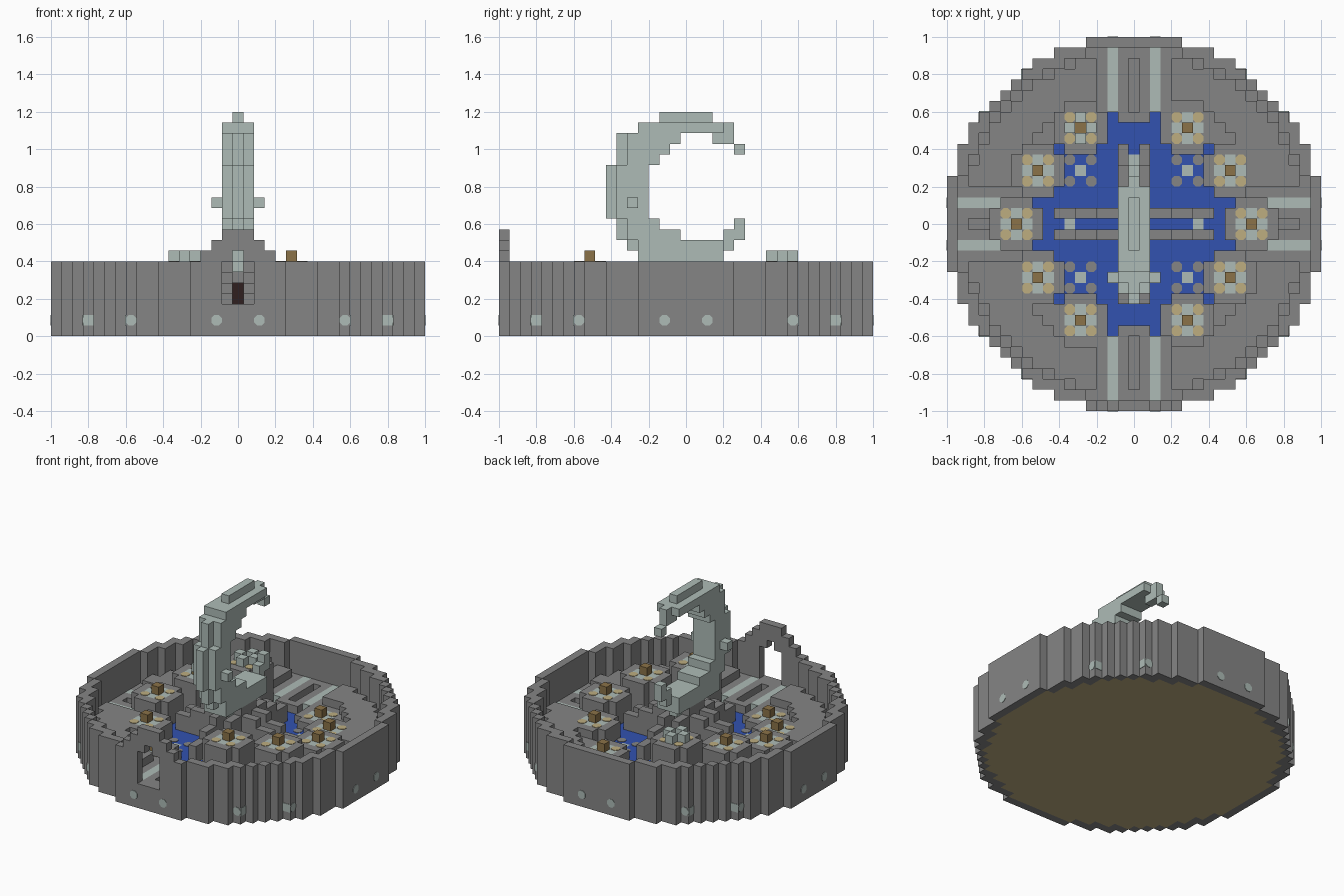
import bpy, bmesh
from math import pi
from mathutils import Matrix, Vector

if "Cube" in bpy.data.objects:
    bpy.data.objects.remove(bpy.data.objects["Cube"])

U = 2 / 35  # size of one block

COLOURS = {
    "stone_grey": (.235, .235, .235), "pale_stone": (.42, .50, .47),
    "water_blue": (.032, .085, .434), "sand_tan": (.515, .423, .216),
    "wood_brown": (.258, .171, .065), "dark_brown": (.03, .014, .014),
}
NAMES = list(COLOURS)
GREY, PALE, BLUE, TAN, BROWN, DARK = range(6)
MATS = []
for n, c in COLOURS.items():
    m = bpy.data.materials.new(n)
    m.use_nodes = True
    m.diffuse_color = (*c, 1)
    m.node_tree.nodes["Principled BSDF"].inputs["Base Color"].default_value = (*c, 1)
    MATS.append(m)

grid = {}    # block position -> (part, colour)
discs = {}   # part -> list of (centre, normal, colour, sides)


def column(part, x, y, lo, hi, colour, top=None):
    for z in range(lo, hi):
        grid[x, y, z] = (part, top if top is not None and z == hi - 1 else colour)


def disc(part, pos, normal, colour, sides=8):
    discs.setdefault(part, []).append((Vector(pos) * U, Vector(normal), colour, sides))


SPAN = range(-17, 18)

# Flower platforms climb one block at a time round each side
PADS = {}
for s in (1, -1):
    for h, (x, y) in enumerate([(5, 9), (9, 5), (11, 0), (9, -5), (5, -9)], 3):
        PADS[s * x, s * y] = h


def pad_height(x, y):
    for (px, py), h in PADS.items():
        dx, dy = abs(x - px), abs(y - py)
        if max(dx, dy) <= 2 and dx + dy < 4:
            return h
    return 0


# Outer wall, floor, pool, terraces and walkways
for x in SPAN:
    for y in SPAN:
        r, a, b = x * x + y * y, abs(x), abs(y)
        if r > 306:
            continue
        if r > 272:
            column("outer_wall", x, y, 0, 7, GREY)
        elif pad_height(x, y):
            column("flower_platforms", x, y, 0, pad_height(x, y), GREY)
        elif (a <= 7 and b <= 7) or (a == 2 and b <= 10) or (a < 2 and b < 10) or (a <= 9 and b <= 2):
            column("pool", x, y, 0, 2, GREY, BLUE)
        elif a > 3 and b > 3 and 158 <= r <= 250:
            column("terrace", x, y, 0, 4, GREY)
        elif (a == 0 and 11 <= b <= 15) or (b == 0 and 14 <= a <= 15):
            column("walkway_channel", x, y, 0, 2, GREY)
        else:
            stripe = (a == 2 and b > 10) or (b == 2 and a > 12)
            column("floor", x, y, 0, 3, GREY, PALE if stripe else GREY)

# Front gate: stepped gable with an arched opening
for z, half in ((7, 3), (8, 2), (9, 1)):
    for x in range(-half, half + 1):
        grid[x, -17, z] = ("gate_gable", GREY)
for x in (-1, 0, 1):
    for z in range(3, 8 if x == 0 else 7):
        del grid[x, -17, z]

# Flowers: pale cross, corner petals and a wooden cube in the middle
for (px, py), h in PADS.items():
    raised = (px, py) == (-5, 9)
    for dx, dy in ((1, 0), (-1, 0), (0, 1), (0, -1)):
        grid[px + dx, py + dy, h - 1] = ("flower_platforms", PALE)
        if raised:
            grid[px + dx, py + dy, h] = ("raised_flower", PALE)
    if raised:
        grid[px, py, h - 1] = ("flower_platforms", BROWN)
    else:
        grid[px, py, h] = ("flower_cubes", BROWN)
    for dx in (-1, 1):
        for dy in (-1, 1):
            disc("petals", (px + dx, py + dy, h), (0, 0, 1), TAN)

# Pool ornaments
for sx in (-1, 1):
    for sy in (-1, 1):
        grid[5 * sx, 5 * sy, 1] = ("pool", PALE)
        for dx in (-1, 1):
            for dy in (-1, 1):
                disc("pool_stones", (5 * sx + dx, 5 * sy + dy, 2), (0, 0, 1), GREY)

# Central pedestal: stepped ribs on four sides, canopy and dark core
for s in (-1, 1):
    for t in (-1, 1):
        for d in range(2, 8):
            top = 7 - d // 2
            column("pedestal_ribs", s * d, t, 2, top, GREY)
            column("pedestal_ribs", t, s * d, 2, top, GREY)
    grid[6 * s, 0, 1] = grid[0, 6 * s, 1] = ("pool", PALE)
for x in (-1, 0, 1):
    for y in (-1, 0, 1):
        column("pedestal_canopy", x, y, 5, 7, GREY)
column("pedestal_core", 0, 0, 2, 5, DARK)
for y in range(-2, 3):
    grid[0, y, 6] = ("hook_statue", PALE)

# Hook statue: spans along y for every layer, from the bottom up
HOOK = [[(-4, 3)], [(-5, 4)], [(-6, -1), (4, 5)], [(-6, -3), (5, 5)],
        [(-7, -4)], [(-7, -4)], [(-7, -4)], [(-7, -4)], [(-7, -4)],
        [(-6, -3)], [(-6, -2), (5, 5)], [(-6, -1), (3, 4)], [(-4, 4)], [(-2, 2)]]
for z, spans in enumerate(HOOK, 7):
    for lo, hi in spans:
        for y in range(lo, hi + 1):
            wide = y <= 3 and z < 20 and (y > lo or z in (7, 19))
            for x in (-1, 0, 1) if wide else (0,):
                grid[x, y, z] = ("hook_statue", PALE)
for x in (-2, 2):
    grid[x, -5, 12] = ("hook_statue", PALE)

# Round studs low on the outer wall
for sx in (-1, 1):
    for sy in (-1, 1):
        for a, b, sides in ((2, 17, 8), (10, 14, 8), (14, 10, 4)):
            disc("wall_studs", (sx * a, sy * (b + .5), 1.5), (0, sy, 0), PALE, sides)
            disc("wall_studs", (sx * (b + .5), sy * a, 1.5), (sx, 0, 0), PALE, sides)


def finish(name, bm):
    bmesh.ops.remove_doubles(bm, verts=bm.verts, dist=1e-5)
    mesh = bpy.data.meshes.new(name)
    bm.to_mesh(mesh)
    bm.free()
    for m in MATS:
        mesh.materials.append(m)
    bpy.context.collection.objects.link(bpy.data.objects.new(name, mesh))


# Block parts: only faces that touch open space are kept
AXES = [Vector(v) for v in ((1, 0, 0), (0, 1, 0), (0, 0, 1))]
for part in sorted({p for p, c in grid.values()}):
    bm = bmesh.new()
    for (x, y, z), (p, colour) in grid.items():
        if p != part:
            continue
        centre = Vector((x, y, z + .5))
        for i in range(3):
            for s in (-1, 1):
                n = AXES[i] * s
                if (x + int(n.x), y + int(n.y), z + int(n.z)) in grid:
                    continue
                u, v = AXES[(i + 1) % 3] / 2, AXES[(i + 2) % 3] * s / 2
                mid = centre + n / 2
                f = bm.faces.new([bm.verts.new((mid + q) * U)
                                  for q in (-u - v, u - v, u + v, v - u)])
                sandy = z == 0 and n.z < 0 and part != "outer_wall"
                f.material_index = TAN if sandy else colour
    finish(part, bm)

# Thin plates for petals, stones and studs
for part, items in discs.items():
    bm = bmesh.new()
    for pos, n, colour, sides in items:
        turn = n.to_track_quat('Z', 'Y').to_matrix().to_4x4()
        made = bmesh.ops.create_cone(
            bm, cap_ends=True, segments=sides, depth=.006,
            radius1=U * (.7 if sides == 4 else .54), radius2=U * (.7 if sides == 4 else .54),
            matrix=Matrix.Translation(pos) @ turn @ Matrix.Rotation(pi / sides, 4, 'Z'))
        for f in {f for v in made["verts"] for f in v.link_faces}:
            f.material_index = colour
    finish(part, bm)
